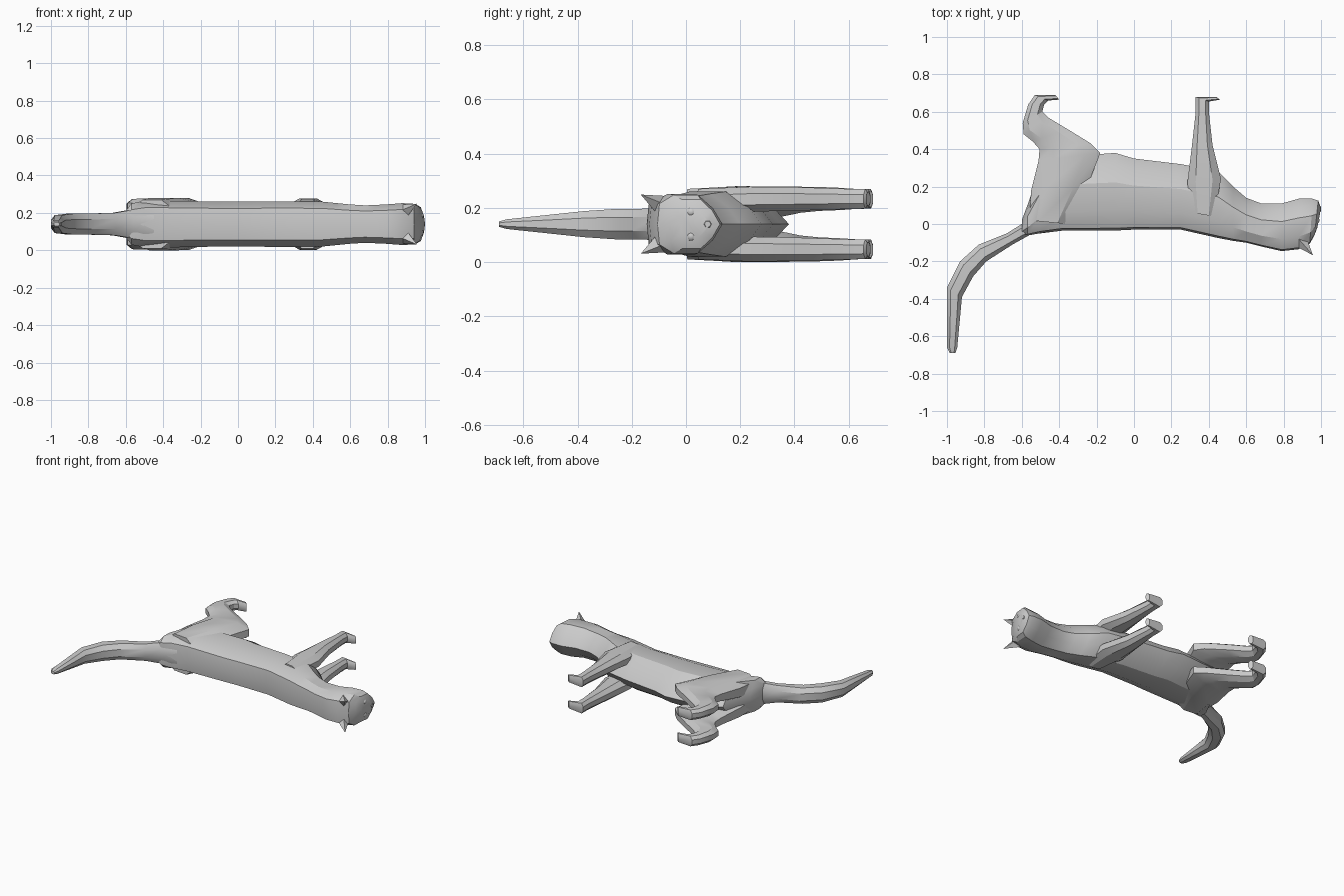
import bpy, bmesh, math
from mathutils import Matrix, Vector

cube = bpy.data.objects.get("Cube")
if cube:
    bpy.data.objects.remove(cube, do_unlink=True)

MID = 0.14  # height of the animal's plane of symmetry

fur = bpy.data.materials.new("grey_fur")
fur.use_nodes = True
grey = (0.6, 0.6, 0.6, 1)
fur.diffuse_color = grey
fur.node_tree.nodes["Principled BSDF"].inputs["Base Color"].default_value = grey


def finish(name, bm, mirrored=False, angle=30):
    """Turn a bmesh into an object centred on the symmetry plane."""
    bmesh.ops.recalc_face_normals(bm, faces=bm.faces)
    mesh = bpy.data.meshes.new(name)
    bm.to_mesh(mesh)
    bm.free()
    mesh.materials.append(fur)
    obj = bpy.data.objects.new(name, mesh)
    obj.location.z = MID
    bpy.context.collection.objects.link(obj)
    bpy.ops.object.select_all(action='DESELECT')
    obj.select_set(True)
    bpy.context.view_layer.objects.active = obj
    bpy.ops.object.shade_smooth_by_angle(angle=math.radians(angle))
    if mirrored:
        mod = obj.modifiers.new("Mirror", 'MIRROR')
        mod.use_axis = (False, False, True)
        mod.use_mirror_merge = False
    return obj


def loft(name, sections, profile, mirrored=False):
    """Skin sections (edge a, edge b, centre z, half width) with a half profile."""
    outline = profile + [(t, -w) for t, w in reversed(profile) if w > 0]
    bm = bmesh.new()
    rings = []
    for a, b, centre, half in sections:
        a, b = Vector(a), Vector(b)
        ring = []
        for t, w in outline:
            p = a.lerp(b, t)
            ring.append(bm.verts.new((p.x, p.y, centre + w * half)))
        rings.append(ring)
    n = len(outline)
    for r, s in zip(rings, rings[1:]):
        for i in range(n):
            j = (i + 1) % n
            bm.faces.new((r[i], r[j], s[j], s[i]))
    bm.faces.new(rings[0])
    bm.faces.new(rings[-1])
    return finish(name, bm, mirrored)


torso_profile = [(0, 0), (0.03, 0.7), (0.25, 1), (0.62, 1), (0.85, 0.55), (1, 0)]
limb_profile = [(0, 0.45), (0.25, 1), (0.75, 1), (1, 0.45)]

# Torso, neck and head: x, back, belly, half width
spine = [
    (-0.6, -0.06, 0.02, 0.07), (-0.57, -0.06, 0.1, 0.11),
    (-0.5, -0.05, 0.3, 0.125), (-0.38, -0.035, 0.36, 0.125),
    (-0.1, -0.035, 0.38, 0.12), (0, -0.03, 0.35, 0.12),
    (0.25, -0.03, 0.32, 0.122), (0.45, -0.075, 0.28, 0.12),
    (0.53, -0.09, 0.2, 0.112), (0.6, -0.1, 0.14, 0.105),
    (0.68, -0.12, 0.11, 0.1),
]
body = [((x, back), (x, belly), 0, half) for x, back, belly, half in spine]
body += [
    ((0.79, -0.145), (0.79, 0.11), 0, 0.105),
    ((0.88, -0.135), (0.88, 0.135), 0, 0.112),
    ((0.94, -0.105), (0.955, 0.135), 0, 0.108),
    ((0.965, -0.06), (0.985, 0.125), 0, 0.09),
    ((0.98, -0.02), (1, 0.085), 0, 0.05),
]
loft("body_and_head", body, torso_profile)

# Tail
tail = [
    ((-0.53, 0.1), (-0.45, -0.04), 0, 0.1),
    ((-0.6, 0), (-0.56, -0.06), 0, 0.075),
    ((-0.68, -0.05), (-0.65, -0.11), 0, 0.06),
    ((-0.83, -0.11), (-0.79, -0.2), 0, 0.056),
    ((-0.93, -0.2), (-0.86, -0.28), 0, 0.056),
    ((-1, -0.34), (-0.92, -0.39), 0, 0.048),
    ((-1, -0.5), (-0.93, -0.5), 0, 0.035),
    ((-1, -0.66), (-0.945, -0.66), 0, 0.018),
    ((-0.985, -0.69), (-0.955, -0.69), 0, 0.01),
]
loft("tail", tail, limb_profile)

# Hind legs with thighs, hocks and paws
hind = [
    ((-0.56, 0.02), (-0.36, 0), 0.06, 0.07),
    ((-0.55, 0.18), (-0.25, 0.2), 0.07, 0.07),
    ((-0.51, 0.34), (-0.18, 0.38), 0.085, 0.054),
    ((-0.505, 0.4), (-0.23, 0.43), 0.09, 0.048),
    ((-0.54, 0.44), (-0.36, 0.51), 0.093, 0.044),
    ((-0.59, 0.48), (-0.46, 0.57), 0.093, 0.042),
    ((-0.595, 0.54), (-0.49, 0.6), 0.093, 0.04),
    ((-0.565, 0.64), (-0.48, 0.64), 0.093, 0.036),
    ((-0.53, 0.69), (-0.46, 0.66), 0.093, 0.036),
    ((-0.42, 0.69), (-0.4, 0.665), 0.093, 0.03),
]
loft("hind_legs", hind, limb_profile, mirrored=True)

# Front legs and paws
front = [
    ((0.31, 0.06), (0.43, 0.04), 0.085, 0.045),
    ((0.285, 0.22), (0.465, 0.24), 0.092, 0.046),
    ((0.31, 0.42), (0.42, 0.42), 0.093, 0.043),
    ((0.33, 0.6), (0.4, 0.6), 0.093, 0.037),
    ((0.33, 0.68), (0.4, 0.655), 0.093, 0.036),
    ((0.44, 0.68), (0.46, 0.665), 0.093, 0.025),
]
loft("front_legs", front, limb_profile, mirrored=True)

# Ears: four-sided cones leaning outward and forward
base, tip = Vector((0.885, -0.085, 0.065)), Vector((0.955, -0.165, 0.108))
axis = tip - base
bm = bmesh.new()
bmesh.ops.create_cone(
    bm, cap_ends=True, segments=4, radius1=0.042, radius2=0.001,
    depth=axis.length,
    matrix=Matrix.Translation((base + tip) / 2)
    @ axis.to_track_quat('Z', 'Y').to_matrix().to_4x4())
finish("ears", bm, mirrored=True)

# Eyes
bm = bmesh.new()
bmesh.ops.create_uvsphere(bm, u_segments=12, v_segments=8, radius=0.02,
                          matrix=Matrix.Translation((0.972, 0.02, 0.045)))
finish("eyes", bm, mirrored=True, angle=60)

# Nose
bm = bmesh.new()
bmesh.ops.create_cone(bm, cap_ends=True, segments=6, radius1=0.03, radius2=0.012,
                      depth=0.03,
                      matrix=Matrix.Translation((0.985, 0.08, 0))
                      @ Matrix.Rotation(math.pi / 2, 4, 'Y'))
finish("nose", bm)
